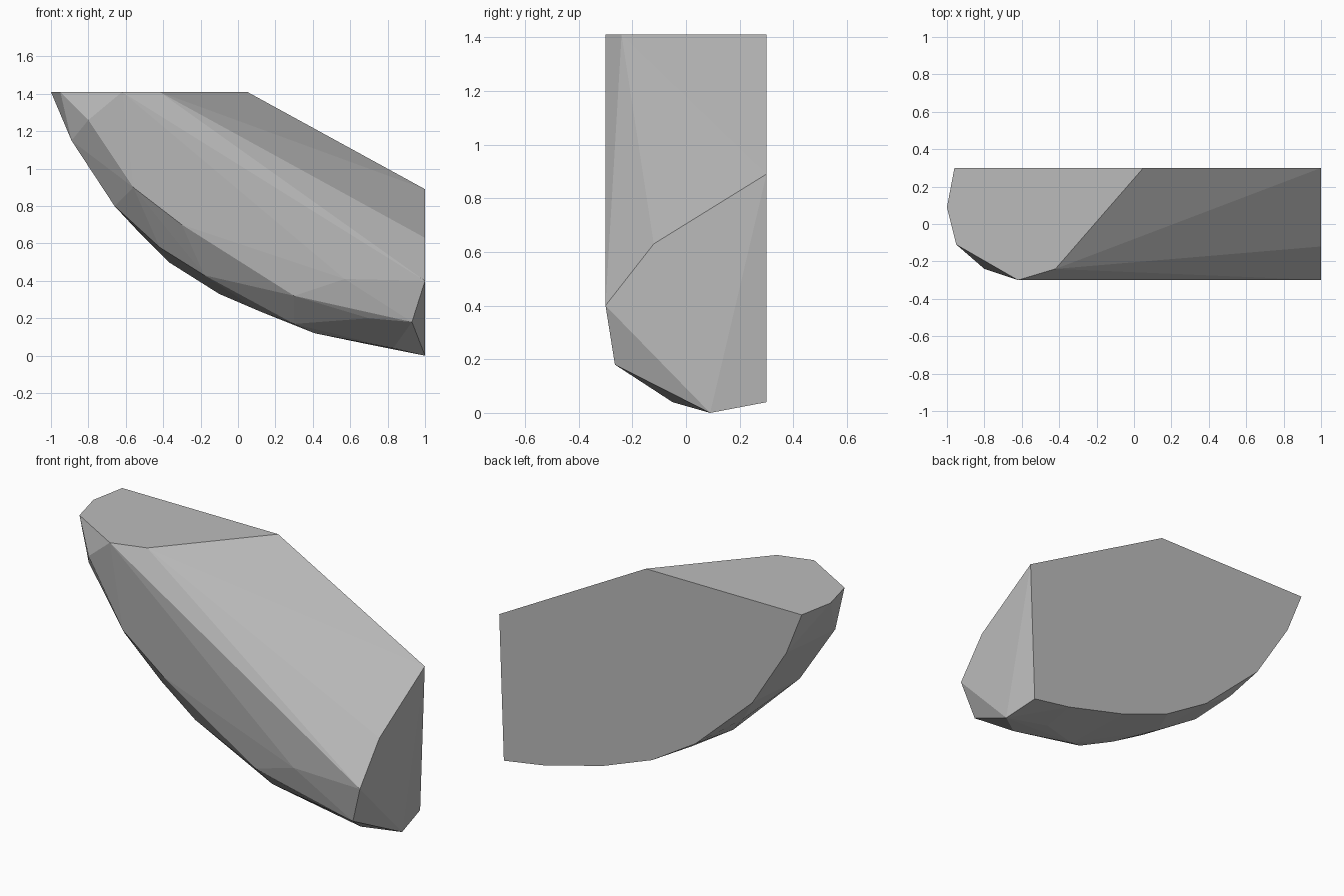
import bpy
import bmesh
import math

# Remove the default object
default_cube = bpy.data.objects.get("Cube")
if default_cube:
    bpy.data.objects.remove(default_cube, do_unlink=True)


def make_material(name, value):
    """Plain matte grey, shown the same in viewport and render."""
    material = bpy.data.materials.new(name)
    material.use_nodes = True
    colour = (value, value, value, 1)
    material.diffuse_color = colour
    shader = material.node_tree.nodes["Principled BSDF"]
    shader.inputs["Base Color"].default_value = colour
    shader.inputs["Roughness"].default_value = 0.8
    return material


def rib(depth, *profile):
    """Place an x-z profile at one depth."""
    return [(x, depth, z) for x, z in profile]


TOP = 1.41
corners = []

# Flat back wall, with its curved lower edge
corners += rib(.3, (.05, TOP), (1, .89), (.97, .04), (.72, .08), (.33, .18),
               (.01, .3), (-.27, .47), (-.64, .81), (-.86, 1.16), (-.96, TOP))

# Belly of the rock, between back and front
corners += rib(.09, (-1, TOP), (-.37, .5), (-.1, .33), (.7, .06), (1, 0))
corners += rib(.21, (-.52, .65))
corners += rib(-.05, (.11, .24), (.41, .12), (.83, .04))

# Lower front bevel
corners += rib(-.11, (-.95, TOP), (-.89, 1.15), (-.66, .8), (-.42, .58), (.3, .17))
corners += rib(-.14, (-.18, .43))

# Front bulge
corners += rib(-.24, (-.8, 1.26), (-.42, TOP), (.7, .2))
corners += rib(-.265, (-.56, .9), (-.3, .7), (.3, .32), (.93, .18))
corners += rib(-.3, (-.62, TOP), (.57, .41), (1, .4))

# Sloped shoulder at the end wall
corners += rib(-.12, (1, .63))

# Wrap the corners into one faceted solid
rock_mesh = bpy.data.meshes.new("rock_chunk")
builder = bmesh.new()
for corner in corners:
    builder.verts.new(corner)
hull = bmesh.ops.convex_hull(builder, input=builder.verts)
loose = [v for v in builder.verts if not v.link_faces]
bmesh.ops.delete(builder, geom=loose, context="VERTS")

# Merge the triangles of the flat top, back and end walls
bmesh.ops.dissolve_limit(builder, angle_limit=math.radians(1),
                         verts=builder.verts, edges=builder.edges)
bmesh.ops.recalc_face_normals(builder, faces=builder.faces)
builder.to_mesh(rock_mesh)
builder.free()

rock_mesh.materials.append(make_material("stone_grey", .5))
rock_chunk = bpy.data.objects.new("rock_chunk", rock_mesh)
bpy.context.collection.objects.link(rock_chunk)
